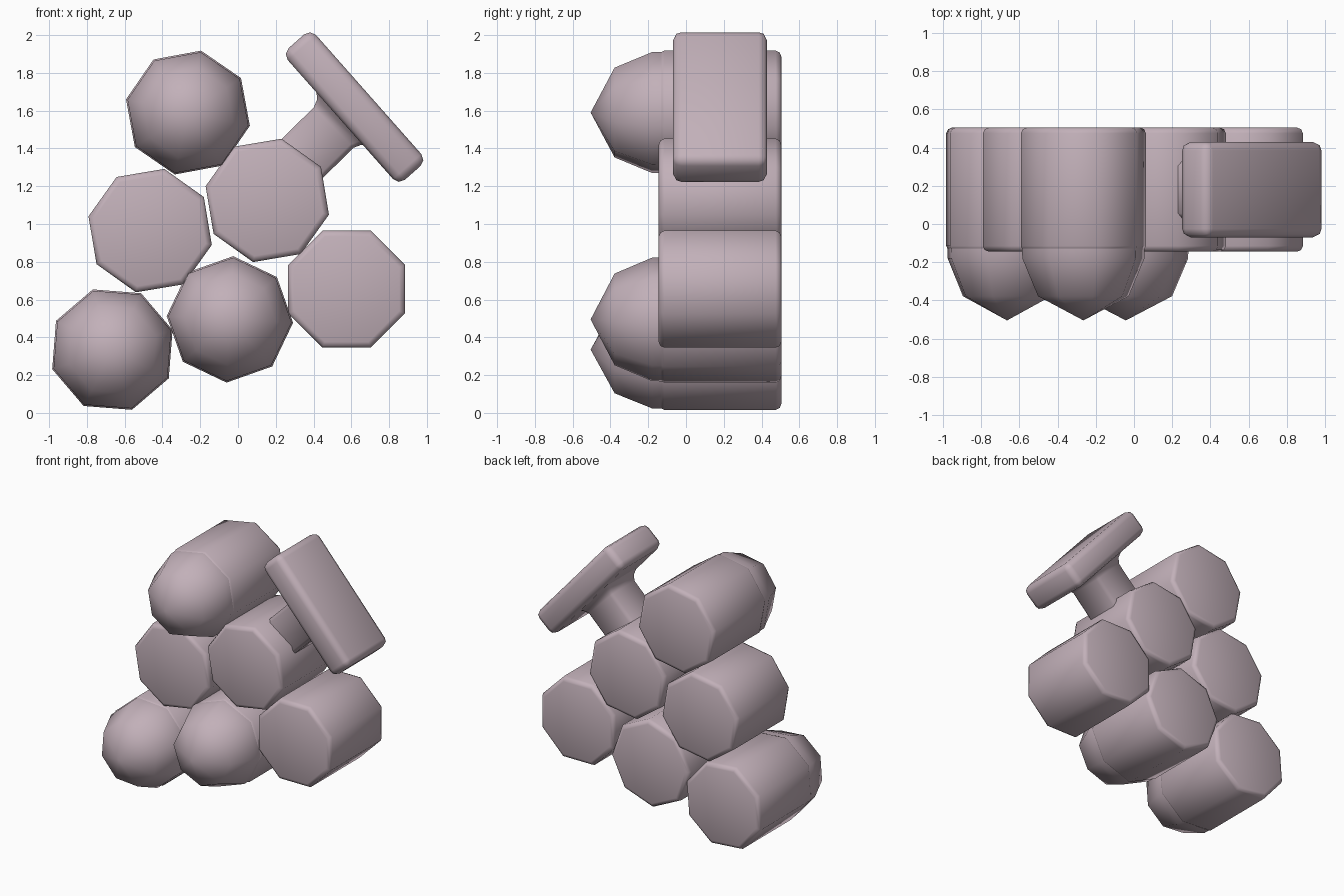
import bpy, bmesh, math
from mathutils import Matrix, Vector

if "Cube" in bpy.data.objects:
    bpy.data.objects.remove(bpy.data.objects["Cube"])

mat = bpy.data.materials.new("dusty mauve")
mat.diffuse_color = (0.54, 0.435, 0.485, 1)
mat.use_nodes = True
mat.node_tree.nodes["Principled BSDF"].inputs["Base Color"].default_value = mat.diffuse_color


def finish(bm, name):
    bmesh.ops.recalc_face_normals(bm, faces=bm.faces)
    me = bpy.data.meshes.new(name)
    bm.to_mesh(me)
    bm.free()
    ob = bpy.data.objects.new(name, me)
    bpy.context.collection.objects.link(ob)
    me.materials.append(mat)
    bpy.ops.object.select_all(action='DESELECT')
    ob.select_set(True)
    bpy.context.view_layer.objects.active = ob
    bpy.ops.object.shade_smooth_by_angle(angle=math.radians(50))
    return ob


def loft(bm, rings):
    """Skin a list of vertex rings and cap both ends."""
    loops = [[bm.verts.new(p) for p in r] for r in rings]
    for a, b in zip(loops, loops[1:]):
        n = len(a)
        for i in range(n):
            j = (i + 1) % n
            if len(b) == 1:
                bm.faces.new((a[i], a[j], b[0]))
            else:
                bm.faces.new((a[i], a[j], b[j], b[i]))
    bm.faces.new(loops[0])
    if len(loops[-1]) > 1:
        bm.faces.new(loops[-1])


def octagons(profile, x, z, rot):
    """Eight-sided rings along y from (y, radius) pairs."""
    rings = []
    for y, r in profile:
        angles = [math.radians(rot + 45 * i) for i in range(8)]
        rings.append([(x + r * math.cos(a), y, z + r * math.sin(a)) for a in angles]
                     if r > 0 else [(x, y, z)])
    return rings


# octagonal berries: rounded rims; some carry a pointed dome in front
BODY = [(0.505, 0.302), (0.496, 0.325), (0.475, 0.335),
        (-0.115, 0.335), (-0.136, 0.325), (-0.145, 0.302)]
DOME = [(-0.10, 0.329), (-0.18, 0.327), (-0.378, 0.243), (-0.505, 0)]
berries = [
    ("top_berry", -0.265, 1.59, -12, True),
    ("middle_left_berry", -0.465, 0.965, -13, False),
    ("middle_right_berry", 0.155, 1.125, -13, False),
    ("bottom_centre_berry", -0.043, 0.495, -3, True),
    ("bottom_left_berry", -0.665, 0.335, 18, True),
    ("bottom_right_berry", 0.575, 0.655, 22.5, False),
]
for name, x, z, rot, domed in berries:
    bm = bmesh.new()
    loft(bm, octagons(BODY, x, z, rot))
    finish(bm, name)
    if domed:
        bm = bmesh.new()
        loft(bm, octagons(DOME, x, z, rot))
        finish(bm, name + "_dome")

# stem: bevelled plate tilted down to the right
centre = Vector((0.617, 0.18, 1.619))
bm = bmesh.new()
bmesh.ops.create_cube(bm, size=1)
bmesh.ops.scale(bm, vec=(0.93, 0.50, 0.20), verts=bm.verts)
bmesh.ops.bevel(bm, geom=bm.edges[:], offset=0.045, segments=2, profile=0.5, affect='EDGES')
bmesh.ops.transform(bm, matrix=Matrix.Translation(centre) @ Matrix.Rotation(math.radians(48.5), 4, 'Y'),
                    verts=bm.verts)
finish(bm, "stem_plate")

# stem post: square bar with a small flare where it meets the plate
bm = bmesh.new()
rings = []
for d, h in [(0.62, 0.15), (0.155, 0.15), (0.115, 0.167), (0.085, 0.20)]:
    c = 0.025
    pts = [(h, h - c), (h - c, h), (c - h, h), (-h, h - c),
           (-h, c - h), (c - h, -h), (h - c, -h), (h, c - h)]
    rings.append([(a, b, -d) for a, b in pts])
loft(bm, rings)
bmesh.ops.transform(bm, matrix=Matrix.Translation(centre) @ Matrix.Rotation(math.radians(45.5), 4, 'Y'),
                    verts=bm.verts)
finish(bm, "stem_post")
